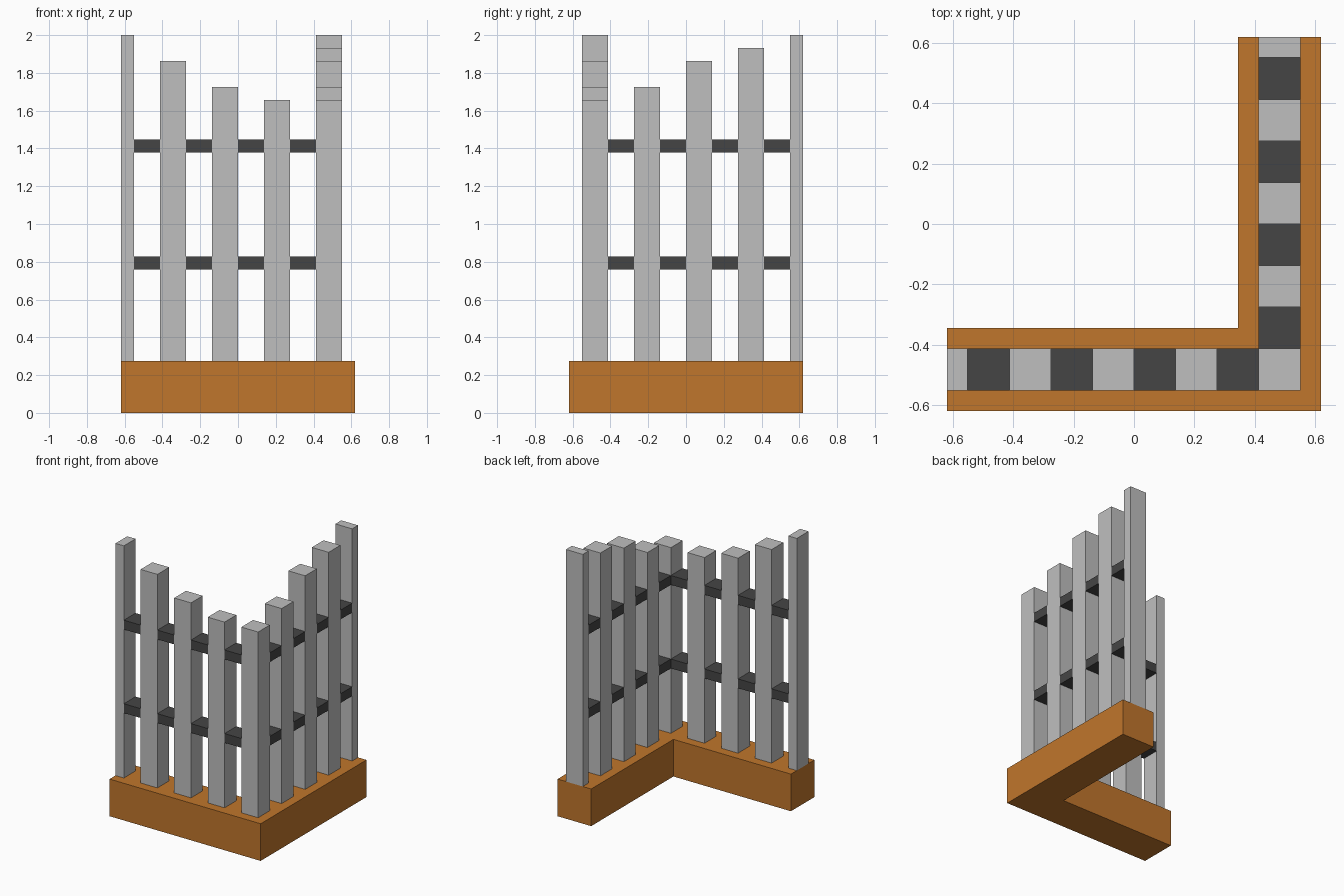
import bpy
import bmesh

cube = bpy.data.objects.get("Cube")
if cube:
    bpy.data.objects.remove(cube, do_unlink=True)

U = 2 / 29  # one grid unit; the fence is 18 x 18 x 29 units


def material(name, color):
    mat = bpy.data.materials.new(name)
    mat.use_nodes = True
    mat.diffuse_color = (*color, 1)
    mat.node_tree.nodes["Principled BSDF"].inputs["Base Color"].default_value = (*color, 1)
    return mat


def add_object(name, bm, mat):
    bmesh.ops.recalc_face_normals(bm, faces=bm.faces)
    mesh = bpy.data.meshes.new(name)
    bm.to_mesh(mesh)
    bm.free()
    mesh.materials.append(mat)
    obj = bpy.data.objects.new(name, mesh)
    bpy.context.collection.objects.link(obj)
    return obj


def prism(name, outline, z0, z1, mat):
    """Extrude a plan outline (in grid units) from z0 to z1."""
    bm = bmesh.new()
    face = bm.faces.new([bm.verts.new((x * U, y * U, z0 * U)) for x, y in outline])
    top = bmesh.ops.extrude_face_region(bm, geom=[face])["geom"]
    verts = [g for g in top if isinstance(g, bmesh.types.BMVert)]
    bmesh.ops.translate(bm, verts=verts, vec=(0, 0, (z1 - z0) * U))
    return add_object(name, bm, mat)


def box(name, x0, x1, y0, y1, z0, z1, mat):
    return prism(name, [(x0, y0), (x1, y0), (x1, y1), (x0, y1)], z0, z1, mat)


orange = material("orange wood", (0.527, 0.181, 0.025))
light = material("light grey metal", (0.521, 0.521, 0.521))
dark = material("dark grey metal", (0.060, 0.060, 0.060))

# L-shaped base
BASE_TOP = 4
prism("base", [(-9, -9), (9, -9), (9, 9), (5, 9), (5, -5), (-9, -5)], 0, BASE_TOP, orange)

# Posts: (start, end, height) along each wing, corner post shared
front_posts = [(-9, -8, 29), (-6, -4, 27), (-2, 0, 25), (2, 4, 24)]
side_posts = [(-4, -2, 25), (0, 2, 27), (4, 6, 28), (8, 9, 29)]
box("corner_post", 6, 8, -8, -6, BASE_TOP, 24, light)
for i, (a, b, h) in enumerate(front_posts, 1):
    box(f"front_post_{i}", a, b, -8, -6, BASE_TOP, h, light)
for i, (a, b, h) in enumerate(side_posts, 1):
    box(f"side_post_{i}", 6, 8, a, b, BASE_TOP, h, light)

# Two levels of rails filling the gaps between posts
for level, z in (("lower", 11), ("upper", 20)):
    for i in range(4):
        a = -8 + 4 * i
        box(f"front_{level}_rail_{i + 1}", a, a + 2, -8, -6, z, z + 1, dark)
        a = -6 + 4 * i
        box(f"side_{level}_rail_{i + 1}", 6, 8, a, a + 2, z, z + 1, dark)
